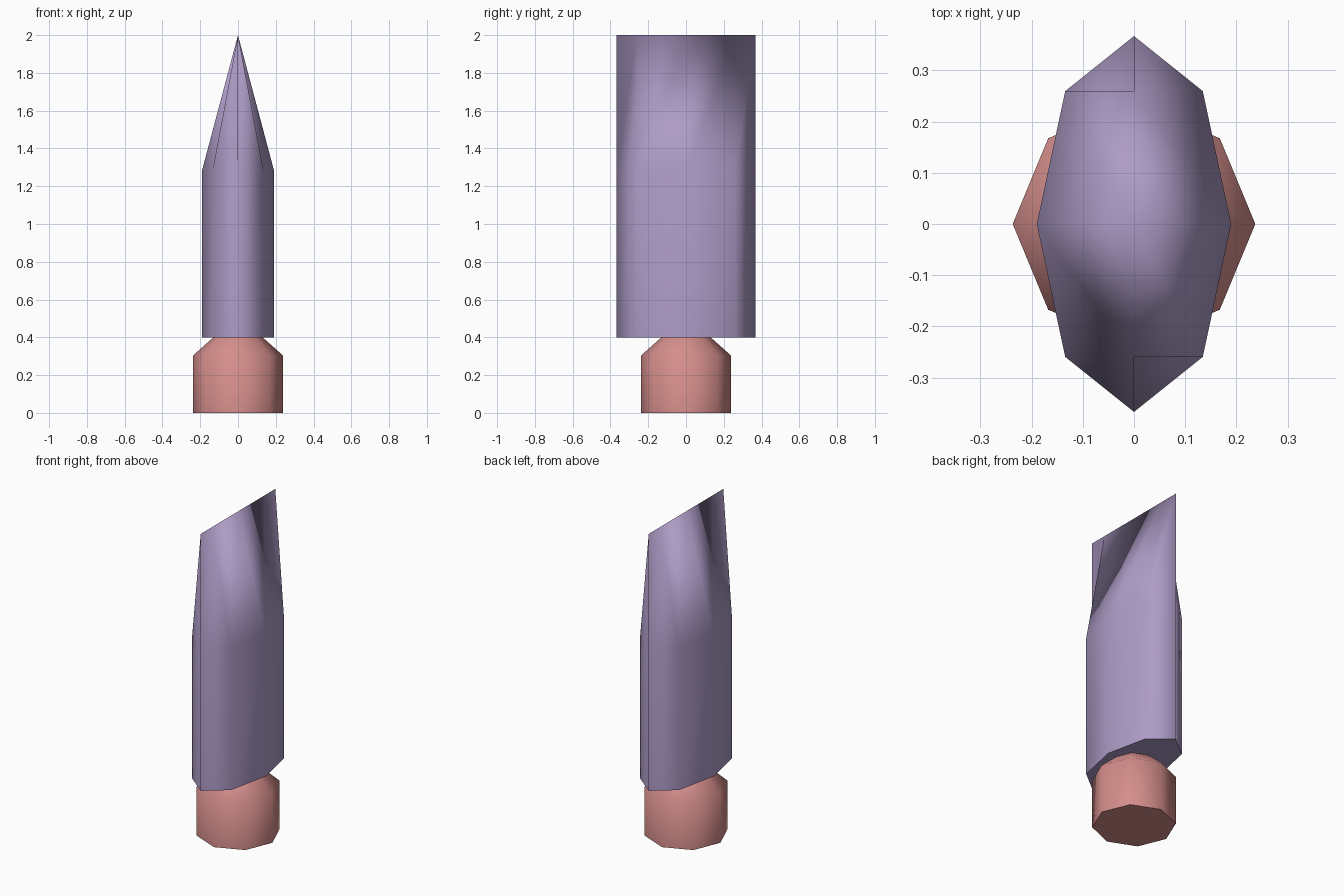
import bpy, bmesh
from math import cos, sin, pi

SIDES = 8

if "Cube" in bpy.data.objects:
    bpy.data.objects.remove(bpy.data.objects["Cube"], do_unlink=True)


def make_material(name, color):
    mat = bpy.data.materials.new(name)
    mat.use_nodes = True
    mat.diffuse_color = (*color, 1)
    mat.node_tree.nodes["Principled BSDF"].inputs["Base Color"].default_value = (*color, 1)
    return mat


def loft(name, rings, mat, cap_top):
    """Join eight-sided rings given as (x radius, y radius, z)."""
    bm = bmesh.new()
    loops = []
    for rx, ry, z in rings:
        angles = [2 * pi * i / SIDES for i in range(SIDES)]
        loops.append([bm.verts.new((rx * cos(a), ry * sin(a), z)) for a in angles])
    for low, high in zip(loops, loops[1:]):
        for i in range(SIDES):
            j = (i + 1) % SIDES
            bm.faces.new((low[i], low[j], high[j], high[i])).smooth = True
    # Flat caps with crisp rims
    caps = [bm.faces.new(loops[0][::-1])]
    if cap_top:
        caps.append(bm.faces.new(loops[-1]))
    for cap in caps:
        for edge in cap.edges:
            edge.smooth = False
    # Weld a ring that closes into a ridge
    bmesh.ops.remove_doubles(bm, verts=bm.verts[:], dist=0.0005)
    bmesh.ops.recalc_face_normals(bm, faces=bm.faces[:])
    mesh = bpy.data.meshes.new(name)
    bm.to_mesh(mesh)
    bm.free()
    mesh.materials.append(mat)
    obj = bpy.data.objects.new(name, mesh)
    bpy.context.collection.objects.link(obj)
    return obj


purple = make_material("muted purple", (0.42, 0.33, 0.57))
red = make_material("dusty red", (0.66, 0.27, 0.26))

# Round base with a tapered shoulder
loft("base", [(0.237, 0.237, 0), (0.237, 0.237, 0.305), (0.13, 0.13, 0.4)], red, True)

# Oval body pinched to a long ridge at the top
loft("wedge_body", [(0.19, 0.367, 0.4), (0.19, 0.367, 1.285), (0, 0.367, 2)], purple, False)
